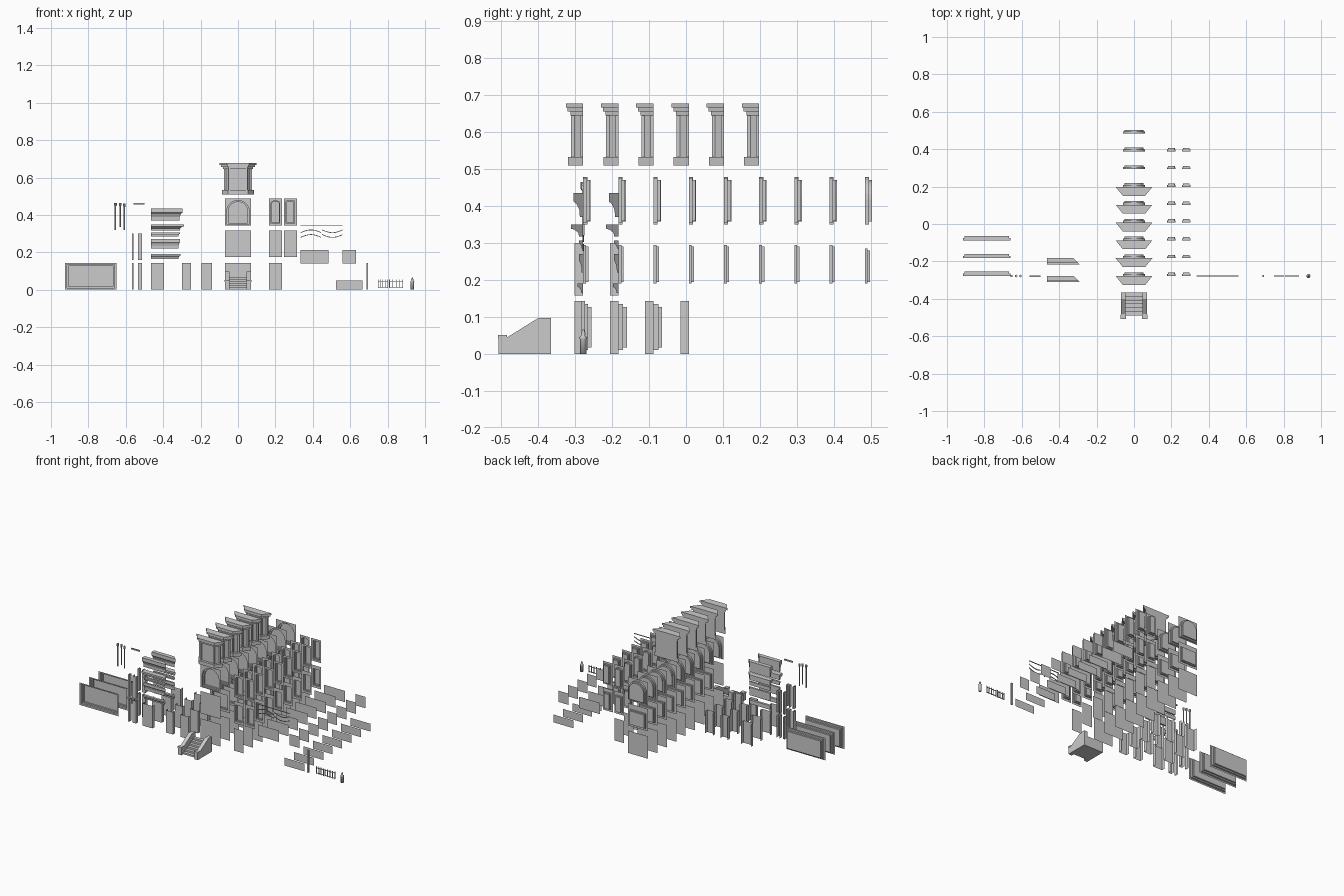
import bpy, bmesh, math

if "Cube" in bpy.data.objects:
    bpy.data.objects.remove(bpy.data.objects["Cube"])

Y0, STEP = -0.278, 0.0952      # first row of the kit and spacing between variants


def part(name, build, rows=(0,), smooth=False):
    """Build one mesh (wall plane at local y=0) and repeat it along the rows."""
    bm = bmesh.new()
    build(bm)
    bmesh.ops.remove_doubles(bm, verts=bm.verts, dist=1e-5)
    me = bpy.data.meshes.new(name)
    bm.to_mesh(me)
    bm.free()
    if smooth:
        for p in me.polygons:
            p.use_smooth = True
    for k in rows:
        ob = bpy.data.objects.new(f"{name}_{k + 1}", me)
        ob.location.y = Y0 + STEP * k
        bpy.context.collection.objects.link(ob)


def face(bm, pts):
    return bm.faces.new([bm.verts.new(p) for p in pts])


def prism(bm, low, high):
    """Solid between two matching point loops."""
    n = len(low)
    a = [bm.verts.new(p) for p in low]
    b = [bm.verts.new(p) for p in high]
    bm.faces.new(a[::-1])
    bm.faces.new(b)
    for i in range(n):
        j = (i + 1) % n
        bm.faces.new((a[i], a[j], b[j], b[i]))


def box(bm, x0, x1, y0, y1, z0, z1):
    c = [(x0, y0), (x1, y0), (x1, y1), (x0, y1)]
    prism(bm, [(x, y, z0) for x, y in c], [(x, y, z1) for x, y in c])


def plane(bm, x0, x1, z0, z1, y=0.0):
    face(bm, [(x0, y, z0), (x1, y, z0), (x1, y, z1), (x0, y, z1)])


def opening(x0, x1, z0, z1, rise=0.0, n=12):
    """Window outline in x,z; rise > 0 makes an arched head."""
    pts = [(x0, z0), (x1, z0)]
    if rise <= 0:
        return pts + [(x1, z1), (x0, z1)]
    c, r = (x0 + x1) / 2, (x1 - x0) / 2
    return pts + [(c + r * math.cos(math.pi * i / n), z1 - rise + rise * math.sin(math.pi * i / n))
                  for i in range(n + 1)]


def window_wall(bm, wall, hole, depth, inset):
    """Thin wall with a stepped window reveal going back to a pane."""
    x0, x1, z0, z1 = wall
    hx0, hx1, hz0, hz1, rise = hole
    outer = [bm.verts.new((x, 0, z)) for x, z in ((x0, z0), (x1, z0), (x1, z1), (x0, z1))]
    o1 = opening(hx0, hx1, hz0, hz1, rise)
    o2 = opening(hx0 + inset, hx1 - inset, hz0 + inset, hz1 - inset, rise - inset if rise else 0)
    h = depth * 0.55
    loops = [[bm.verts.new((x, y, z)) for x, z in o]
             for o, y in ((o1, 0), (o1, h), (o2, h), (o2, depth))]
    edges = []
    for lp in (outer, loops[0]):
        edges += [bm.edges.new((lp[i], lp[(i + 1) % len(lp)])) for i in range(len(lp))]
    bmesh.ops.triangle_fill(bm, use_beauty=True, edges=edges, normal=(0, -1, 0))
    for a, b in zip(loops, loops[1:]):
        for i in range(len(a)):
            j = (i + 1) % len(a)
            bm.faces.new((a[i], a[j], b[j], b[i]))
    bm.faces.new(loops[-1])


def pilaster(bm, x0, x1, z0, z1, d=0.023):
    """Open-ended strip: front and two returns."""
    plane(bm, x0, x1, z0, z1, -d)
    for x in (x0, x1):
        face(bm, [(x, 0, z0), (x, -d, z0), (x, -d, z1), (x, 0, z1)])


# Central column of walls and arched windows
part("ground_wall_wide", lambda bm: plane(bm, -.07, .07, 0, .143), range(9))
part("middle_wall_plain", lambda bm: plane(bm, -.07, .07, .176, .318))
part("middle_window_wide", lambda bm: window_wall(
    bm, (-.07, .07, .176, .318), (-.055, .055, .19, .285, 0), .014, .005), range(1, 9))
part("arch_window_wide", lambda bm: window_wall(
    bm, (-.07, .07, .344, .488), (-.06, .06, .35, .478, .06), .02, .008), range(9))

# Narrow walls and windows
part("ground_wall_narrow", lambda bm: plane(bm, .165, .235, 0, .143), range(8))
for label, a, b, rise in (("left", .165, .235, .012), ("right", .245, .315, 0)):
    part("middle_window_" + label, lambda bm: window_wall(
        bm, (a, b, .176, .318), (a + .012, b - .012, .19, .295, 0), .014, .005), range(8))
    part("upper_window_" + label, lambda bm: window_wall(
        bm, (a, b, .344, .488), (a + .012, b - .012, .355, .475, rise), .018, .005), range(8))

# Parapet and base panels
part("parapet_panel_wide", lambda bm: plane(bm, .335, .485, .14, .212), range(8))
part("parapet_panel_narrow", lambda bm: plane(bm, .56, .63, .14, .212), range(8))
part("base_panel", lambda bm: plane(bm, .525, .665, 0, .05), range(8))

# Shop fronts
part("shop_front", lambda bm: window_wall(
    bm, (-.925, -.65, 0, .143), (-.915, -.66, .01, .135, 0), .023, .008), range(3))

# Pilasters and corner strips
for i, (a, b) in enumerate(((-.465, -.395), (-.3, -.25), (-.195, -.14))):
    part(f"pilaster_{i + 1}", lambda bm: pilaster(bm, a, b, 0, .143), range(4))
for i, (a, b) in enumerate(((-.566, -.558), (-.535, -.512))):
    part(f"corner_strip_low_{i + 1}", lambda bm: pilaster(bm, a, b, 0, .143), range(2))
    part(f"corner_strip_high_{i + 1}", lambda bm: pilaster(bm, a, b, .158, .3), range(2))
part("thin_post", lambda bm: box(bm, .686, .696, -.005, .005, 0, .143))


# Mitred cornice mouldings
def moulding(bm, z0, z1, d):
    h = z1 - z0
    prof = [(0, z0), (-.35 * d, z0), (-.4 * d, z0 + .3 * h), (-.7 * d, z0 + .55 * h),
            (-d, z0 + .65 * h), (-d, z1), (0, z1)]
    prism(bm, [(-.466, y, z) for y, z in prof], [(-.323 - y, y, z) for y, z in prof])


for i, (a, b, d) in enumerate(((.37, .435, .026), (.318, .35, .033), (.285, .307, .012),
                               (.22, .27, .012), (.165, .19, .015))):
    part(f"moulding_{i + 1}", lambda bm: moulding(bm, a, b, d), range(2))


# Bay windows
def slab(bm, back, front, depth, z0, z1):
    c = [(-back, 0), (-front, -depth), (front, -depth), (back, 0)]
    prism(bm, [(x, y, z0) for x, y in c], [(x, y, z1) for x, y in c])


def bay(bm):
    slab(bm, .086, .054, .041, .51, .533)          # plinth
    slab(bm, .066, .045, .026, .533, .648)         # recessed core
    slab(bm, .079, .05, .035, .645, .656)          # frieze
    slab(bm, .09, .055, .042, .656, .666)          # cornice
    slab(bm, .098, .06, .047, .666, .677)          # crown
    for s in (-1, 1):                              # corner posts
        box(bm, min(s * .042, s * .05), max(s * .042, s * .05), -.033, -.024, .533, .645)
        box(bm, min(s * .065, s * .076), max(s * .065, s * .076), -.008, 0, .533, .645)


part("bay_window", bay, range(6))


# Entrance stairs with sloped cheek walls (y measured from the first row)
def stairs(bm):
    o = -Y0
    prof = [(-.507, 0), (-.365, 0), (-.365, .097), (-.4, .097), (-.482, .046), (-.507, .046)]
    for a, b in ((-.07, -.046), (.046, .07)):
        prism(bm, [(a, y + o, z) for y, z in prof], [(b, y + o, z) for y, z in prof])
        box(bm, a - .002, b + .002, -.508 + o, -.484 + o, .042, .051)
    for i in range(6):
        box(bm, -.046, .046, -.488 + .02 * i + o, -.365 + o, .011 * i, .011 * (i + 1))


part("stairs", stairs)


# Round items: drain pipes and finial
def lathe(bm, x, prof, n=12):
    rings = [[bm.verts.new((x + r * math.cos(2 * math.pi * i / n),
                            r * math.sin(2 * math.pi * i / n), z)) for i in range(n)]
             for r, z in prof]
    for a, b in zip(rings, rings[1:]):
        for i in range(n):
            j = (i + 1) % n
            bm.faces.new((a[i], a[j], b[j], b[i]))
    bm.faces.new(rings[0][::-1])
    bm.faces.new(rings[-1])


for i, (x, a, b) in enumerate(((-.655, .32, .465), (-.63, .335, .465), (-.608, .32, .46))):
    part(f"drain_pipe_{i + 1}", lambda bm: lathe(
        bm, x, [(.004, a), (.004, b - .018), (.007, b - .014), (.007, b)], 8))
part("gutter_bar", lambda bm: box(bm, -.56, -.5, -.005, .003, .455, .463))
part("finial", lambda bm: lathe(bm, .932, [(.009, 0), (.009, .04), (.011, .044), (.005, .05),
                                           (.006, .056), (.003, .064), (.001, .066)]), smooth=True)


# Hanging cables
def cable(bm, x0, x1, z, amp, n=12):
    pts = [(x0 + (x1 - x0) * i / n, z + amp * math.sin(math.pi * i / n)) for i in range(n + 1)]
    for (xa, za), (xb, zb) in zip(pts, pts[1:]):
        for y0, y1, u, v in ((-.002, .002, .002, .002), (-.002, .002, -.002, -.002),
                             (-.002, -.002, -.002, .002), (.002, .002, -.002, .002)):
            face(bm, [(xa, y0, za + u), (xb, y0, zb + u), (xb, y1, zb + v), (xa, y1, za + v)])


part("cable_straight", lambda bm: cable(bm, .335, .56, .342, 0))
for i, (z, amp) in enumerate(((.305, .015), (.28, .015))):
    part(f"cable_left_{i + 1}", lambda bm: cable(bm, .335, .445, z, amp))
    part(f"cable_right_{i + 1}", lambda bm: cable(bm, .45, .56, z + .015, -amp))


# Iron railing pieces
def railing(bm):
    for a, b in ((.75, .8), (.81, .88)):
        for z in (.012, .045):
            box(bm, a, b, -.002, .002, z, z + .003)
        for i in range(5):
            x = a + (b - a) * i / 4
            box(bm, x - .0015, x + .0015, -.002, .002, .008, .055)


part("railing", railing)
